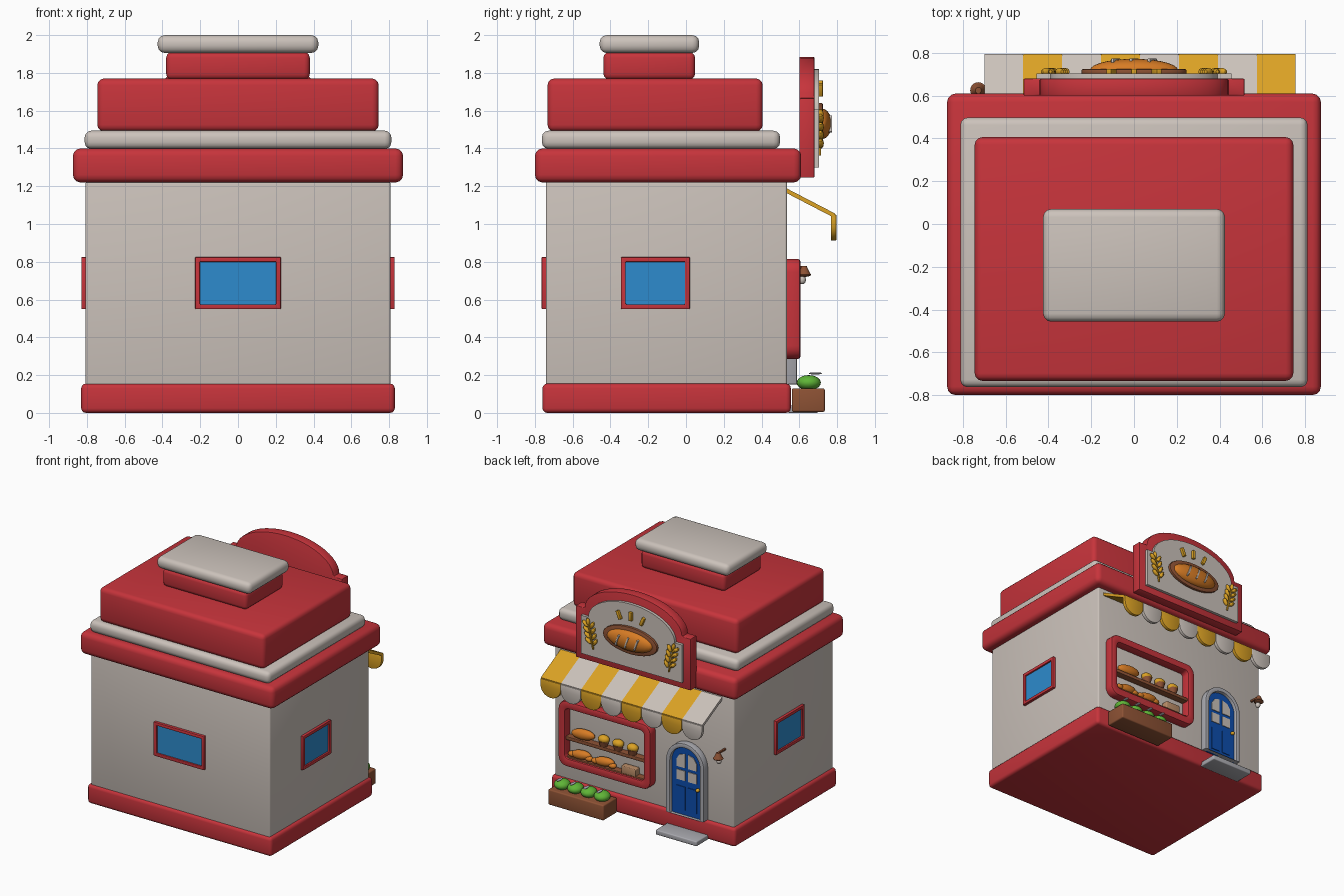
import bpy, bmesh, math
from mathutils import Matrix, Vector

old = bpy.data.objects.get("Cube")
if old:
    bpy.data.objects.remove(old, do_unlink=True)


def material(name, r, g, b):
    m = bpy.data.materials.new(name)
    m.use_nodes = True
    m.diffuse_color = (r, g, b, 1)
    m.node_tree.nodes["Principled BSDF"].inputs["Base Color"].default_value = (r, g, b, 1)
    return m


RED = material("red", .57, .034, .044)
CREAM = material("cream", .60, .54, .495)
GOLD = material("gold", .71, .36, .018)
GLASS = material("sky_blue", .026, .26, .61)
BLUE = material("door_blue", .004, .075, .42)
BROWN = material("brown", .27, .085, .035)
CRUST = material("orange_crust", .68, .2, .018)
GREEN = material("green", .115, .46, .038)
GREY = material("grey", .40, .40, .43)
TAN = material("tan", .50, .27, .14)


def finish(name, bm, mat, bevel=0, segments=3):
    bmesh.ops.recalc_face_normals(bm, faces=bm.faces)
    if bevel:
        edges = [e for e in bm.edges if e.calc_face_angle(0) > .6]
        bmesh.ops.bevel(bm, geom=edges, offset=bevel, segments=segments,
                        profile=.5, affect='EDGES', clamp_overlap=True)
    mesh = bpy.data.meshes.new(name)
    bm.to_mesh(mesh)
    bm.free()
    mesh.materials.append(mat)
    ob = bpy.data.objects.new(name, mesh)
    bpy.context.collection.objects.link(ob)
    bpy.context.view_layer.objects.active = ob
    bpy.ops.object.select_all(action='DESELECT')
    ob.select_set(True)
    bpy.ops.object.shade_smooth_by_angle(angle=math.radians(35))
    return ob


def box(name, x, y, z, mat, bevel=0):
    """Box from (low, high) ranges on each axis."""
    bm = bmesh.new()
    bmesh.ops.create_cube(bm, size=1)
    for v in bm.verts:
        v.co = [r[0] if c < 0 else r[1] for c, r in zip(v.co, (x, y, z))]
    return finish(name, bm, mat, bevel)


def prism(name, outline, y0, y1, mat, hole=None, bevel=0, along_x=False):
    """Extrude an (x, z) outline along y, optionally with a matching hole."""
    def put(p, d):
        return (d, p[0], p[1]) if along_x else (p[0], d, p[1])
    bm = bmesh.new()
    n = len(outline)
    rings = [[bm.verts.new(put(p, d)) for p in loop]
             for loop in (outline, hole) if loop for d in (y0, y1)]
    pairs = [(0, 1), (2, 3), (0, 2), (1, 3)] if hole else [(0, 1)]
    for a, b in pairs:
        for i in range(n):
            j = (i + 1) % n
            bm.faces.new((rings[a][i], rings[a][j], rings[b][j], rings[b][i]))
    if not hole:
        bm.faces.new(rings[0])
        bm.faces.new(rings[1])
    return finish(name, bm, mat, bevel, 2)


def ball(name, centre, radii, mat, tilt=0, segments=20):
    bm = bmesh.new()
    bmesh.ops.create_uvsphere(bm, u_segments=segments, v_segments=segments // 2, radius=1)
    bm.transform(Matrix.Translation(centre) @ Matrix.Rotation(tilt, 4, 'Y')
                 @ Matrix.Diagonal((*radii, 1)))
    return finish(name, bm, mat)


def cone(name, centre, r_low, r_high, depth, mat):
    bm = bmesh.new()
    bmesh.ops.create_cone(bm, cap_ends=True, segments=20, radius1=r_low,
                          radius2=r_high, depth=depth)
    bm.transform(Matrix.Translation(centre))
    return finish(name, bm, mat)


def arc(cx, cz, rx, rz, start, end, steps):
    return [(cx + rx * math.cos(math.radians(start + (end - start) * i / steps)),
             cz + rz * math.sin(math.radians(start + (end - start) * i / steps)))
            for i in range(steps + 1)]


def round_rect(x0, x1, z0, z1, r):
    corners = ((x1 - r, z1 - r, 0), (x0 + r, z1 - r, 90),
               (x0 + r, z0 + r, 180), (x1 - r, z0 + r, 270))
    return [p for cx, cz, a in corners for p in arc(cx, cz, r, r, a, a + 90, 5)]


def rect(x0, x1, z0, z1):
    return [(x0, z0), (x1, z0), (x1, z1), (x0, z1)]


def strip(name, cx, cz, w, h, y0, y1, angle, mat):
    """Small tilted bar lying on the sign."""
    c, s = math.cos(angle), math.sin(angle)
    pts = [(cx + u * c + v * s, cz - u * s + v * c)
           for u, v in rect(-w / 2, w / 2, -h / 2, h / 2)]
    return prism(name, pts, y0, y1, mat, bevel=.004)


# Building body and stacked roof
box("base_plinth", (-.83, .83), (-.76, .555), (0, .155), RED, .025)
box("walls", (-.807, .807), (-.742, .535), (.14, 1.225), CREAM, .012)
box("cornice", (-.874, .874), (-.80, .61), (1.22, 1.40), RED, .04)
box("cornice_trim", (-.812, .812), (-.763, .498), (1.398, 1.494), CREAM, .035)
box("roof_block", (-.745, .745), (-.733, .406), (1.49, 1.77), RED, .035)
box("roof_vent", (-.38, .38), (-.437, .048), (1.765, 1.91), RED, .03)
box("roof_vent_cap", (-.425, .425), (-.457, .07), (1.905, 2.0), CREAM, .038)

# Plain windows on the back-facing and side walls
for label, half, spot, turn in (("rear", .227, (0, -.742), 0),
                                ("left", .182, (.807, -.162), 90),
                                ("right", .182, (-.807, -.162), -90)):
    place = Matrix.Translation((*spot, 0)) @ Matrix.Rotation(math.radians(turn), 4, 'Z')
    trim = prism(label + "_window_frame", rect(-half, half, .55, .825), -.022, .02, RED,
                 rect(-half + .025, half - .025, .575, .8), .004)
    pane = prism(label + "_window_glass", rect(-half + .02, half - .02, .57, .805),
                 -.008, .01, GLASS)
    trim.data.transform(place)
    pane.data.transform(place)

# Shop window with shelves and baked goods
prism("display_frame", round_rect(-.10, .73, .285, .815, .07), .52, .605, RED,
      round_rect(-.04, .67, .35, .755, .03), .012)
for z in (.355, .515):
    box("display_shelf", (-.045, .675), (.53, .59), (z - .02, z + .008), BROWN, .004)
ball("long_loaf", (.53, .565, .565), (.105, .035, .042), CRUST, .08)
for x in (.345, .215, .085):
    cone("muffin_cup", (x, .565, .543), .028, .04, .045, BROWN)
    ball("muffin_top", (x, .565, .577), (.047, .036, .032), GOLD)
for x in (.55, .34):
    ball("small_loaf", (x, .565, .395), (.09, .035, .036), CRUST, .12)
    for side in (-1, 1):
        ball("small_loaf_tip", (x + side * .075, .57, .385), (.035, .025, .022), CRUST)
box("bread_box", (.04, .17), (.54, .595), (.36, .42), TAN, .006)

# Arched door
def door_outline(half, top, bottom=.15):
    return ([(-.4 - half, bottom), (-.4 + half, bottom)]
            + arc(-.4, top - half, half, half, 0, 180, 16))


prism("door_frame", door_outline(.172, .745), .52, .588, GREY, door_outline(.135, .708), .008)
prism("door_leaf", door_outline(.138, .71), .52, .56, BLUE)
for side in (-1, 1):
    x = -.4 + side * .052
    prism("door_pane", rect(x - .038, x + .038, .43, .51), .555, .566, CREAM)
    inner, outer = x - side * .038, x + side * .038
    prism("door_pane", [(inner, .535), (outer, .535), (outer, .595),
                        (x + side * .012, .635), (inner, .65)], .555, .566, CREAM)
    prism("door_panel", rect(x - .038, x + .038, .19, .38), .555, .566, BLUE)
ball("door_knob", (-.508, .575, .39), (.015, .017, .015), GOLD)
box("door_step", (-.585, -.215), (.54, .70), (0, .04), GREY, .008)

# Wall lamp
box("lamp_bracket", (-.735, -.72), (.53, .63), (.765, .778), BROWN)
cone("lamp_shade", (-.728, .625, .752), .038, .014, .05, BROWN)
ball("lamp_rim", (-.728, .625, .732), (.038, .038, .012), BROWN)
ball("lamp_bulb", (-.728, .615, .705), (.02, .02, .024), CREAM)

# Planter with cabbages
box("planter", (.23, .73), (.56, .735), (.005, .13), BROWN, .01)
for i in range(4):
    x = .30 + i * .12
    ball("cabbage", (x, .65, .16), (.062, .064, .04), GREEN)
    ball("cabbage_sprig", (x, .685, .209), (.014, .035, .006), GREY)

# Striped awning with a scalloped valance
WIDTH = .182
for i in range(8):
    x0 = -.70 + i * WIDTH
    colour = GOLD if i % 2 else CREAM
    prism("awning_stripe", [(.53, 1.165), (.53, 1.19), (.79, 1.055), (.79, 1.03)],
          x0, x0 + WIDTH, colour, along_x=True)
    prism("awning_scallop", [(x0 + WIDTH, 1.05), (x0, 1.05)]
          + arc(x0 + WIDTH / 2, 1.0, WIDTH / 2, .087, 180, 360, 14), .767, .796, colour, bevel=.004)


# Arched sign
def sign_outline(half, bottom, shoulder, arch, top):
    return ([(-half, bottom), (half, bottom), (half, shoulder)]
            + arc(0, shoulder, arch, top - shoulder, 0, 180, 24) + [(-half, shoulder)])


prism("sign_board", sign_outline(.517, 1.245, 1.665, .44, 1.885), .60, .68, RED, bevel=.006)
prism("sign_panel", sign_outline(.455, 1.30, 1.61, .39, 1.82), .67, .703, CREAM)
prism("sign_plate", arc(0, 1.53, .245, .11, 0, 345, 23), .70, .724, BROWN, bevel=.006)
ball("sign_loaf", (0, .72, 1.53), (.205, .052, .08), CRUST, 0, 28)
for i in (-1, 0, 1):
    strip("loaf_slash", i * .085, 1.53, .014, .095, .745, .774, -.35, CREAM)
    strip("sign_ray", i * .105, 1.725 - abs(i) * .015, .026, .07, .70, .725, i * .4, GOLD)

# Wheat ears on both sides of the sign
for side in (-1, 1):
    foot, tip = Vector((side * .34, 0, 1.36)), Vector((side * .385, 0, 1.58))
    mid = (foot + tip) / 2
    strip("wheat_stem", mid.x, mid.z, .012, .22, .70, .716, side * .2, GOLD)
    for k in range(4):
        p = foot.lerp(tip, .25 + k * .2)
        for lean in (-1, 1):
            ball("wheat_grain", (p.x + lean * .03, .712, p.z + .012), (.015, .018, .032),
                 GOLD, lean * .7 + side * .2, 12)
    ball("wheat_tip", (tip.x, .712, tip.z), (.014, .016, .03), GOLD, side * .2, 12)
